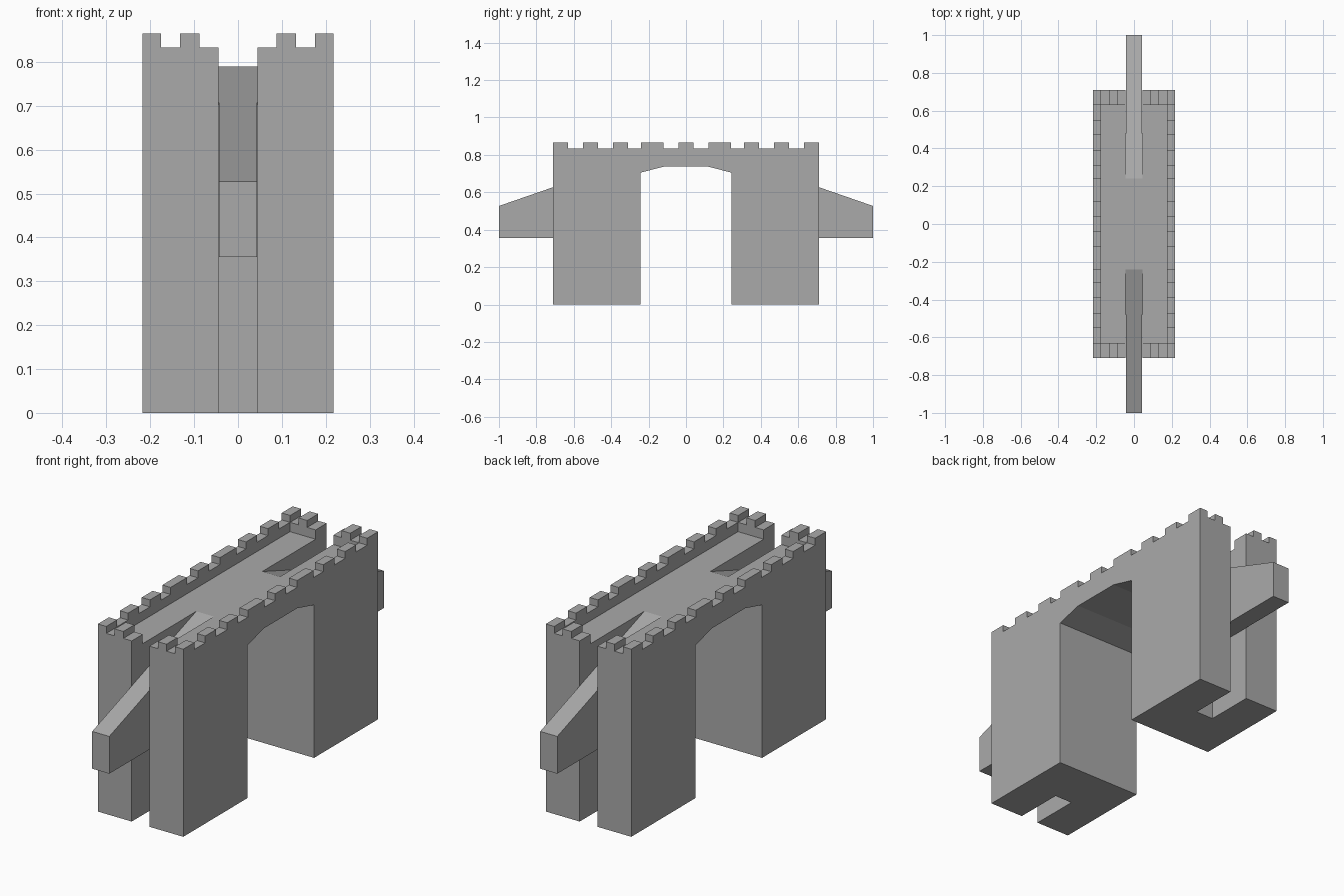
import bpy
import bmesh

if "Cube" in bpy.data.objects:
    bpy.data.objects.remove(bpy.data.objects["Cube"])

stone = bpy.data.materials.new("grey stone")
stone.diffuse_color = (0.4, 0.4, 0.4, 1)
stone.use_nodes = True
stone.node_tree.nodes["Principled BSDF"].inputs["Base Color"].default_value = stone.diffuse_color


def extrude_x(name, profile, x0, x1):
    """Extrude a (y, z) profile along x."""
    bm = bmesh.new()
    face = bm.faces.new([bm.verts.new((x0, y, z)) for y, z in profile])
    out = bmesh.ops.extrude_face_region(bm, geom=[face])
    moved = [v for v in out["geom"] if isinstance(v, bmesh.types.BMVert)]
    bmesh.ops.translate(bm, verts=moved, vec=(x1 - x0, 0, 0))
    bmesh.ops.recalc_face_normals(bm, faces=bm.faces)
    mesh = bpy.data.meshes.new(name)
    bm.to_mesh(mesh)
    bm.free()
    mesh.materials.append(stone)
    ob = bpy.data.objects.new(name, mesh)
    bpy.context.collection.objects.link(ob)
    return ob


def rect(y0, y1, z0, z1):
    return [(y0, z0), (y1, z0), (y1, z1), (y0, z1)]


def carve(target, cutter):
    """Subtract the cutter, then remove it."""
    mod = target.modifiers.new("cut", 'BOOLEAN')
    mod.operation = 'DIFFERENCE'
    mod.solver = 'EXACT'
    mod.object = cutter
    bpy.context.view_layer.objects.active = target
    bpy.ops.object.modifier_apply(modifier=mod.name)
    bpy.data.objects.remove(cutter)


HALF_W, HALF_L = 0.218, 0.71
DECK, LOW, TOP = 0.79, 0.833, 0.865
SLOT = 0.045

# Gatehouse silhouette: arch below, battlements above
steps = [0.04, 0.12, 0.24, 0.31, 0.39, 0.47, 0.55, 0.63]
crenels = []
for i, y in enumerate(steps):
    crenels += [(y, TOP), (y, LOW)] if i % 2 == 0 else [(y, LOW), (y, TOP)]
half = [(0.12, 0.737), (0.243, 0.705), (0.243, 0), (HALF_L, 0), (HALF_L, TOP)]
half += crenels[::-1]
profile = half + [(-y, z) for y, z in reversed(half)]
gatehouse = extrude_x("gatehouse", profile, -HALF_W, HALF_W)

# Sunken walkway behind the parapets
carve(gatehouse, extrude_x("walkway_cutter", rect(-0.63, 0.63, DECK, 1), -0.176, 0.176))


def ramp_z(y):
    return 0.527 + (1 - y) * (DECK - 0.527) / 0.76


for s, label in ((-1, "front"), (1, "back")):
    # Crenels in the end parapets
    for x0, x1 in ((0.132, 0.175), (0.02, 0.088)):
        for a, b in ((x0, x1), (-x1, -x0)):
            carve(gatehouse, extrude_x("crenel_cutter", rect(s * 0.6, s * 0.8, LOW, 1), a, b))
    # Slot through the end wall with a slope up to the walkway
    slot = [(0.8, -0.1), (0.48, -0.1), (0.48, ramp_z(0.48)),
            (0.2, ramp_z(0.2)), (0.2, 1), (0.8, 1)]
    carve(gatehouse, extrude_x("slot_cutter", [(s * y, z) for y, z in slot], -SLOT, SLOT))
    # Ramp beam sticking out of the slot
    beam = [(0.48, 0.355), (1, 0.355), (1, ramp_z(1)), (0.48, ramp_z(0.48))]
    extrude_x(label + "_ramp", [(s * y, z) for y, z in beam], -0.0435, 0.0435)
